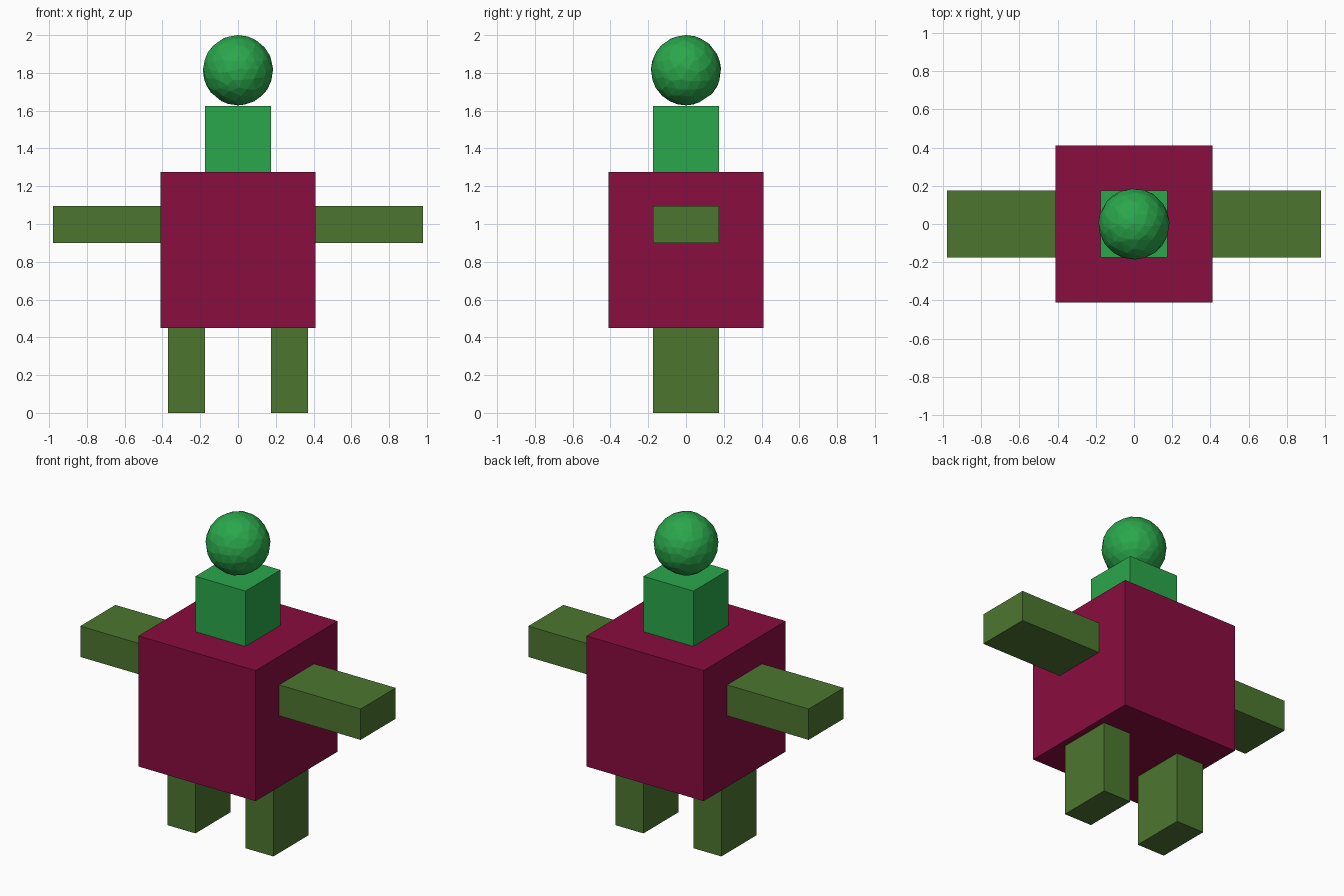
import bpy
import bmesh
import random
from mathutils import Vector

if "Cube" in bpy.data.objects:
    bpy.data.objects.remove(bpy.data.objects["Cube"])

random.seed(4)


def material(name, srgb):
    mat = bpy.data.materials.new(name)
    linear = [c / 12.92 if c <= 0.04045 else ((c + 0.055) / 1.055) ** 2.4 for c in srgb]
    mat.diffuse_color = (*linear, 1)
    mat.use_nodes = True
    mat.node_tree.nodes["Principled BSDF"].inputs["Base Color"].default_value = mat.diffuse_color
    return mat


def add_object(name, bm, mat):
    mesh = bpy.data.meshes.new(name)
    bm.to_mesh(mesh)
    bm.free()
    mesh.materials.append(mat)
    obj = bpy.data.objects.new(name, mesh)
    bpy.context.collection.objects.link(obj)
    return obj


def box(name, low, high, mat):
    low, high = Vector(low), Vector(high)
    bm = bmesh.new()
    bmesh.ops.create_cube(bm, size=1)
    bmesh.ops.scale(bm, vec=high - low, verts=bm.verts)
    obj = add_object(name, bm, mat)
    obj.location = (low + high) / 2
    return obj


crimson = material("crimson", (0.54, 0.05, 0.245))
green = material("green", (0.165, 0.655, 0.295))
olive = material("olive", (0.30, 0.465, 0.185))

# Torso and neck
box("torso", (-0.41, -0.41, 0.45), (0.41, 0.41, 1.275), crimson)
box("neck", (-0.175, -0.175, 1.275), (0.175, 0.175, 1.625), green)

# Arms and legs, one of each per side
for side, s in (("left", -1), ("right", 1)):
    for part, x0, x1, z0, z1 in (("arm", 0.41, 0.98, 0.90, 1.095),
                                 ("leg", 0.175, 0.37, 0.0, 0.45)):
        xa, xb = sorted((s * x0, s * x1))
        box(f"{side}_{part}", (xa, -0.175, z0), (xb, 0.175, z1), olive)

# Faceted head: a ball with slightly irregular facets
radius = 0.186
bm = bmesh.new()
bmesh.ops.create_icosphere(bm, subdivisions=3, radius=1)
for v in bm.verts:
    if abs(v.co.z) < 0.99:
        jitter = Vector([random.uniform(-0.07, 0.07) for _ in range(3)])
        v.co = (v.co + jitter).normalized()
    v.co *= radius
head = add_object("head", bm, green)
head.location = (0, 0, 2.0 - radius)
